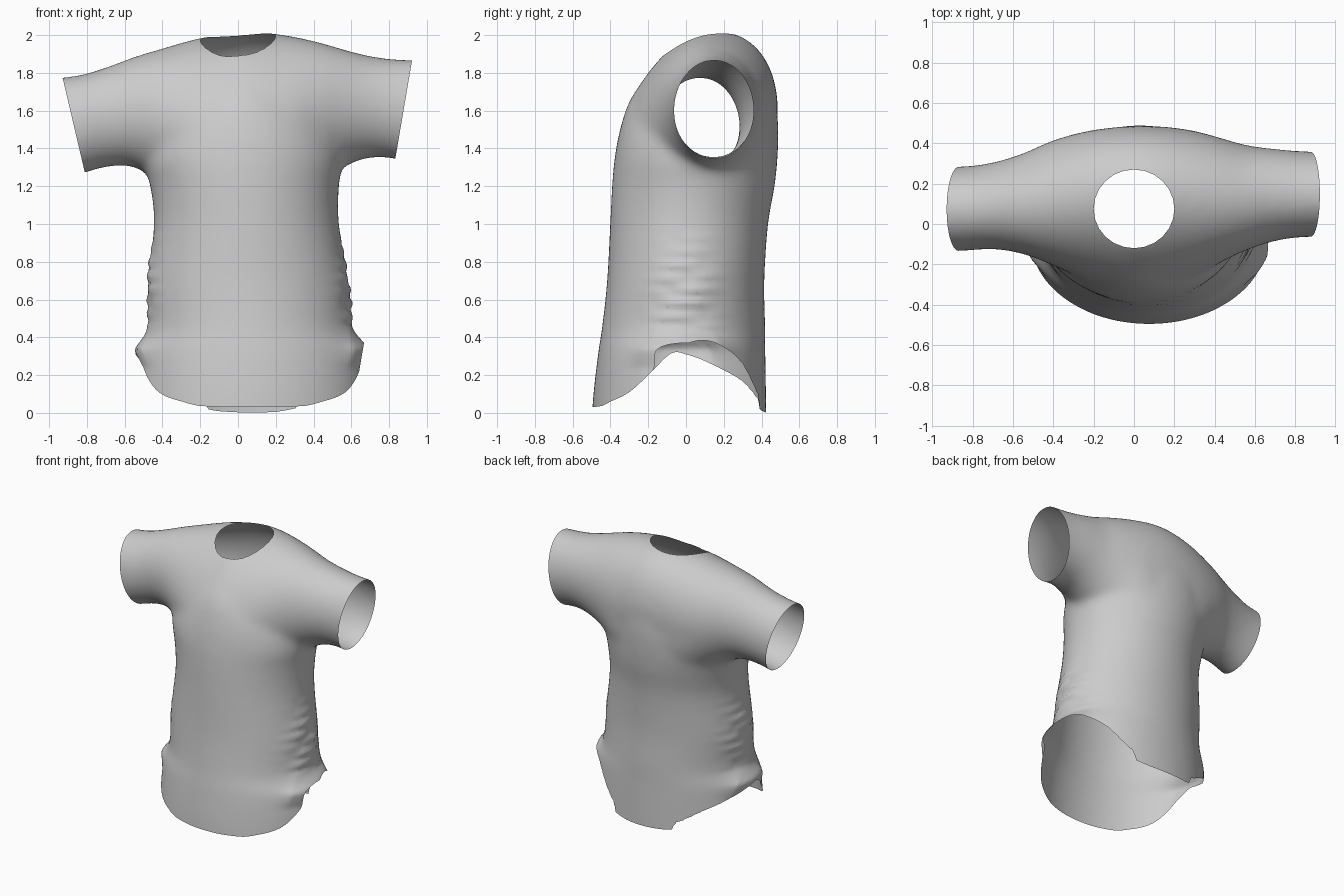
import bpy, bmesh, math
from mathutils import Vector

cube = bpy.data.objects.get("Cube")
if cube:
    bpy.data.objects.remove(cube, do_unlink=True)


def material(name, value):
    mat = bpy.data.materials.new(name)
    mat.use_nodes = True
    colour = (value, value, value, 1)
    mat.diffuse_color = colour
    mat.node_tree.nodes["Principled BSDF"].inputs["Base Color"].default_value = colour
    return mat


cloth = material("grey cloth", 0.6)
cut = material("cut face", 0.6)


def make_object(name, bm, mat):
    bmesh.ops.recalc_face_normals(bm, faces=bm.faces)
    mesh = bpy.data.meshes.new(name)
    bm.to_mesh(mesh)
    bm.free()
    mesh.materials.append(mat)
    obj = bpy.data.objects.new(name, mesh)
    bpy.context.collection.objects.link(obj)
    return obj


def refine(rows, steps=5):
    """Pass a smooth spline through rows of numbers."""
    out = []
    for i in range(len(rows) - 1):
        p0, p1 = rows[max(i - 1, 0)], rows[i]
        p2, p3 = rows[i + 1], rows[min(i + 2, len(rows) - 1)]
        for s in range(steps):
            t = s / steps
            out.append([b + t / 2 * (c - a + t * (2 * a - 5 * b + 4 * c - d + t * (3 * b - a - 3 * c + d)))
                        for a, b, c, d in zip(p0, p1, p2, p3)])
    return out + [list(rows[-1])]


def loft(bm, rings):
    """Skin a list of closed rings and cap both ends."""
    loops = [[bm.verts.new(p) for p in ring] for ring in rings]
    for a, b in zip(loops, loops[1:]):
        for i in range(len(a)):
            j = (i + 1) % len(a)
            bm.faces.new((a[i], a[j], b[j], b[i]))
    bm.faces.new(loops[0])
    bm.faces.new(loops[-1])


def oval(u0, u1, v0, v1, n=64):
    for i in range(n):
        t = 2 * math.pi * i / n
        yield ((u0 + u1) / 2 + (u1 - u0) / 2 * math.cos(t),
               (v0 + v1) / 2 + (v1 - v0) / 2 * math.sin(t))


def apply_modifiers(obj):
    graph = bpy.context.evaluated_depsgraph_get()
    old = obj.data
    obj.data = bpy.data.meshes.new_from_object(obj.evaluated_get(graph))
    obj.modifiers.clear()
    bpy.data.meshes.remove(old)


# Torso: height, right, left, front, back
torso = [(-.3, -.55, .7, -.51, .43), (.05, -.54, .69, -.495, .425),
         (.32, -.52, .665, -.465, .42), (.45, -.475, .605, -.445, .42),
         (.7, -.475, .58, -.418, .415), (1, -.445, .535, -.402, .435),
         (1.2, -.465, .535, -.392, .47), (1.35, -.5, .555, -.378, .485),
         (1.5, -.46, .52, -.35, .49), (1.65, -.37, .42, -.3, .472),
         (1.8, -.26, .29, -.2, .425), (1.9, -.15, .18, -.12, .35)]

# Shoulders and sleeves, cuff to cuff: x, bottom, top, front, back
yoke = [(-1.1, 1.19, 1.765, -.14, .285), (-.86, 1.255, 1.785, -.135, .285),
        (-.7, 1.3, 1.83, -.125, .305), (-.55, 1.3, 1.885, -.15, .35),
        (-.4, 1.2, 1.93, -.21, .41), (-.2, 1, 1.985, -.295, .46),
        (.04, .9, 2.02, -.345, .48), (.25, 1, 2, -.29, .465),
        (.42, 1.2, 1.965, -.2, .425), (.56, 1.3, 1.925, -.13, .39),
        (.7, 1.35, 1.89, -.085, .373), (.85, 1.34, 1.872, -.065, .36),
        (1.1, 1.27, 1.865, -.065, .36)]

bm = bmesh.new()
loft(bm, [[(x, y, z) for x, y in oval(x0, x1, y0, y1)]
          for z, x0, x1, y0, y1 in refine(torso)])
rings = []
for x, z0, z1, y0, y1 in refine(yoke):
    lean = 0.1 * max(0, 1 - (x / .6) ** 2) ** 2
    rings.append([(x, y + lean * max(0, z - 1.5) / .5, z) for y, z in oval(y0, y1, z0, z1)])
loft(bm, rings)
shirt = make_object("shirt", bm, cloth)

# Fuse the volumes into one soft garment
remesh = shirt.modifiers.new("fuse", 'REMESH')
remesh.mode = 'VOXEL'
remesh.voxel_size = 0.02
soften = shirt.modifiers.new("soften", 'SMOOTH')
soften.factor = 0.5
soften.iterations = 24
apply_modifiers(shirt)

# Crumpled cloth and a flared hem corner down both sides
for v in shirt.data.vertices:
    x, y, z = v.co
    if z < 1.05:
        side = min(1, abs(x - .05) / .53) ** 14
        fade = math.sin(math.pi * max(0, z - .35) / .7)
        wave = math.sin(z * 34 + y * 7 + x) + .6 * math.sin(z * 57 - y * 11)
        flare = .035 * max(0, 1 - abs(z - .34) / .1)
        v.co.x += math.copysign(side * (.014 * fade * wave + flare), x)

# Neck cutter
bm = bmesh.new()
loft(bm, [[(x, y, z) for x, y in oval(-.2, .2, -.12, .27, 24)] for z in (1.65, 2.3)])
neck_cutter = make_object("neck_cutter", bm, cut)

# Hem cutter: arched at the sides, a little higher on the left (depth, right, left)
arch = refine([(-.8, .03, .03), (-.49, .03, .03), (-.4, .06, .06), (-.3, .11, .11),
               (-.2, .2, .2), (-.08, .315, .315), (0, .31, .365), (.1, .275, .385),
               (.2, .22, .355), (.3, .15, .28), (.38, .06, .12), (.43, 0, 0), (.8, 0, 0)], 3)
bm = bmesh.new()
strips = []
for x in (-.8, -.5, .65, .8):
    t = min(1, max(0, (x + .5) / 1.15))
    strips.append([(x, .8, -.8), (x, -.8, -.8)] + [(x, y, r + (l - r) * t) for y, r, l in arch])
loft(bm, strips)
bmesh.ops.triangulate(bm, faces=bm.faces[:])
hem_cutter = make_object("hem_cutter", bm, cut)

for cutter in (neck_cutter, hem_cutter):
    cutter.hide_render = True
    mod = shirt.modifiers.new(cutter.name, 'BOOLEAN')
    mod.operation = 'DIFFERENCE'
    mod.solver = 'EXACT'
    mod.material_mode = 'TRANSFER'
    mod.object = cutter
apply_modifiers(shirt)
for cutter in (neck_cutter, hem_cutter):
    bpy.data.objects.remove(cutter, do_unlink=True)

# Open the neck and hem, then trim the slanted cuffs
cut_slots = [i for i, m in enumerate(shirt.data.materials) if m == cut]
bm = bmesh.new()
bm.from_mesh(shirt.data)
bmesh.ops.delete(bm, geom=[f for f in bm.faces if f.material_index in cut_slots], context='FACES')
for point, normal in (((-.93, 0, 1.78), (-1, 0, -.235)), ((.922, 0, 1.87), (1, 0, -.17))):
    bmesh.ops.bisect_plane(bm, geom=bm.verts[:] + bm.edges[:] + bm.faces[:],
                           plane_co=Vector(point), plane_no=Vector(normal), clear_outer=True)
for f in bm.faces:
    f.material_index = 0
    f.smooth = True
bm.to_mesh(shirt.data)
bm.free()
shirt.data.materials.clear()
shirt.data.materials.append(cloth)
bpy.data.materials.remove(cut)
